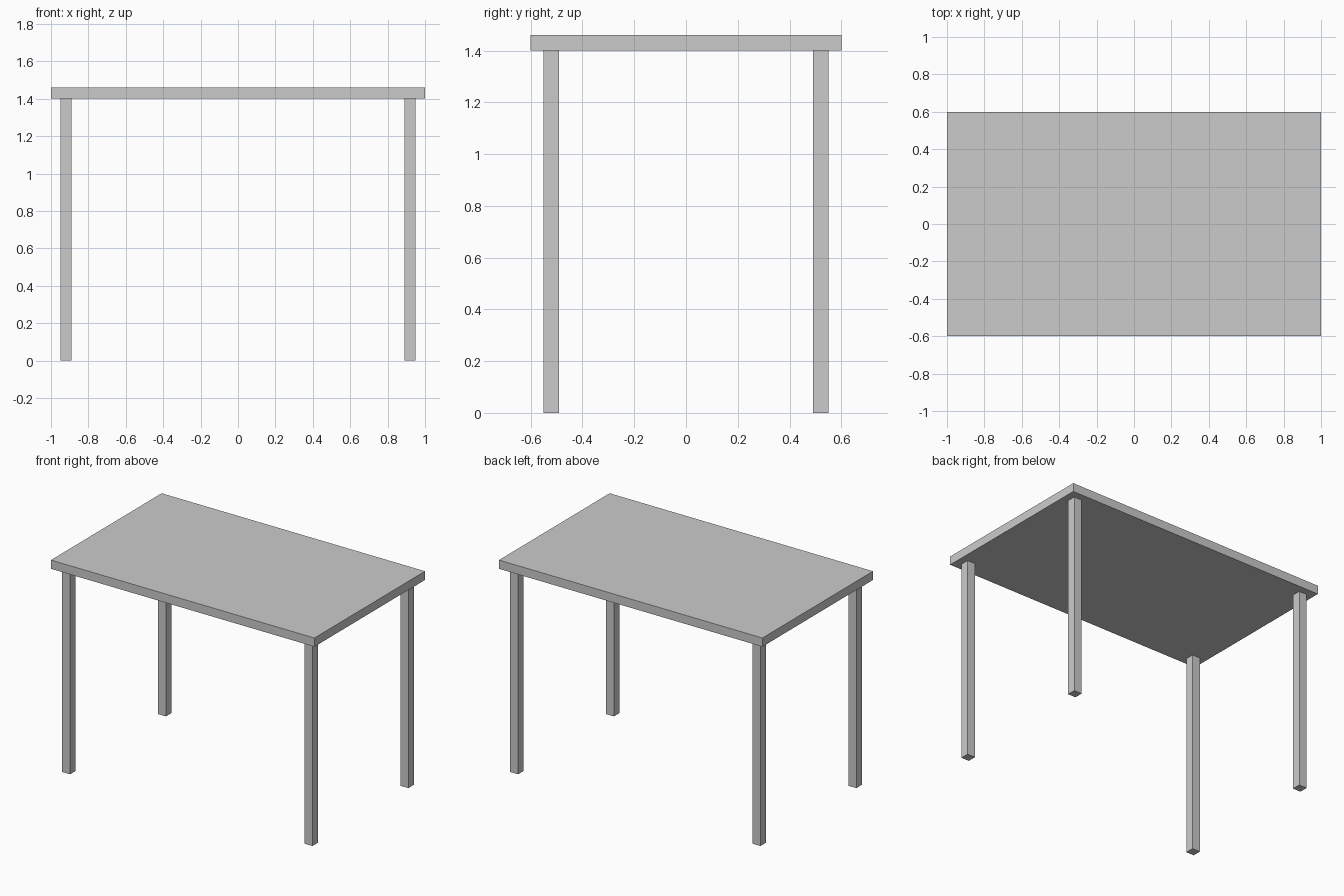
import bpy

if "Cube" in bpy.data.objects:
    bpy.data.objects.remove(bpy.data.objects["Cube"])


def box(name, size, centre):
    bpy.ops.mesh.primitive_cube_add(size=1, location=centre)
    obj = bpy.context.object
    obj.name = name
    obj.scale = size
    bpy.ops.object.transform_apply(location=False, rotation=False, scale=True)
    return obj


LEG_HEIGHT = 1.40
LEG_WIDTH = 0.06
TOP_THICKNESS = 0.06

# Table top
box("table_top", (2.0, 1.2, TOP_THICKNESS), (0, 0, LEG_HEIGHT + TOP_THICKNESS / 2))

# Four square legs, set in from the corners
for side, sx in (("left", -1), ("right", 1)):
    for end, sy in (("front", -1), ("back", 1)):
        box(f"{end}_{side}_leg", (LEG_WIDTH, LEG_WIDTH, LEG_HEIGHT),
            (sx * 0.92, sy * 0.52, LEG_HEIGHT / 2))
